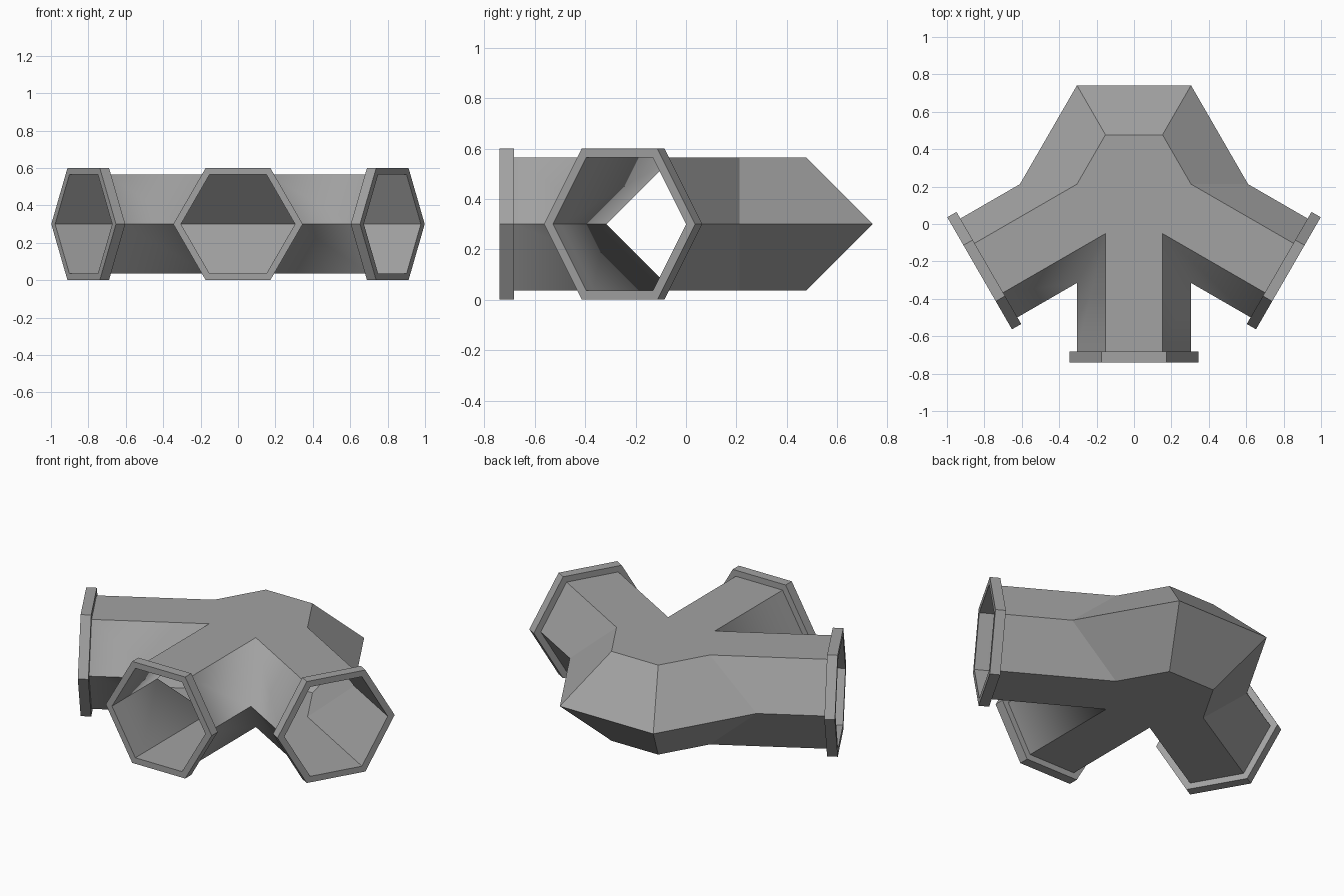
import bpy, bmesh
from math import sin, cos, radians, sqrt
from mathutils import Vector

if "Cube" in bpy.data.objects:
    bpy.data.objects.remove(bpy.data.objects["Cube"])

R = 0.305            # pipe radius (hexagon corner)
RIM = 0.346          # collar radius
END = 0.953          # hub centre to open end
DEPTH = 0.057        # collar length
C = Vector((0, 0.213, 0.3))

grey = bpy.data.materials.new("grey metal")
grey.use_nodes = True
colour = (0.36, 0.36, 0.36, 1)
grey.diffuse_color = colour
grey.node_tree.nodes["Principled BSDF"].inputs["Base Color"].default_value = colour


def direction(deg):
    return Vector((cos(radians(deg)), sin(radians(deg)), 0))


def finish(bm, name):
    mesh = bpy.data.meshes.new(name)
    bm.to_mesh(mesh)
    bm.free()
    mesh.materials.append(grey)
    obj = bpy.data.objects.new(name, mesh)
    bpy.context.collection.objects.link(obj)
    return obj


# Hollow hub: narrow top and bottom hexagons, wide hexagon at mid height
bm = bmesh.new()
H = R * sqrt(3) / 2
levels = [(-H, R), (0, 2 * R), (H, R)]
hub = [[bm.verts.new(C + direction(60 * k) * rad + Vector((0, 0, z)))
        for k in range(6)] for z, rad in levels]
top = bm.faces.new(hub[2])
bm.faces.new(hub[0][::-1])
for k in range(3):   # closed rear walls
    for a, b in zip(hub, hub[1:]):
        bm.faces.new((a[k], a[k + 1], b[k + 1], b[k]))

# Three pipes growing from the open hub sides
for k in (3, 4, 5):
    axis = direction(60 * k + 30)
    n = (k + 1) % 6
    ring = [hub[0][k], hub[0][n], hub[1][n], hub[2][n], hub[2][k], hub[1][k]]
    tips = [bm.verts.new(v.co + axis * (END - DEPTH - (v.co - C).dot(axis))) for v in ring]
    for i in range(6):
        j = (i + 1) % 6
        bm.faces.new((ring[i], ring[j], tips[j], tips[i]))
bmesh.ops.recalc_face_normals(bm, faces=bm.faces)
bm.normal_update()
if top.normal.z < 0:
    bmesh.ops.reverse_faces(bm, faces=bm.faces)

# Shade softly only across the two crotches between pipes
for f in bm.faces:
    f.smooth = True
for e in bm.edges:
    e.smooth = False
for k in (4, 5):
    for a, b in zip(hub, hub[1:]):
        bm.edges.get((a[k], b[k])).smooth = True
finish(bm, "pipe_junction")


# Hexagonal collars on the open ends
def collar(name, deg):
    bm = bmesh.new()
    axis, side = direction(deg), direction(deg + 90)
    loops = []
    for rad, dist in ((R, END - DEPTH), (RIM, END - DEPTH), (RIM, END), (R, END)):
        loops.append([bm.verts.new(C + axis * dist + side * rad * cos(radians(60 * i))
                                   + Vector((0, 0, rad * sin(radians(60 * i)))))
                      for i in range(6)])
    for a, b in zip(loops, loops[1:] + loops[:1]):
        for i in range(6):
            j = (i + 1) % 6
            bm.faces.new((a[i], a[j], b[j], b[i]))
    bmesh.ops.recalc_face_normals(bm, faces=bm.faces)
    finish(bm, name)


for name, deg in (("right_collar", 210), ("front_collar", 270), ("left_collar", 330)):
    collar(name, deg)
